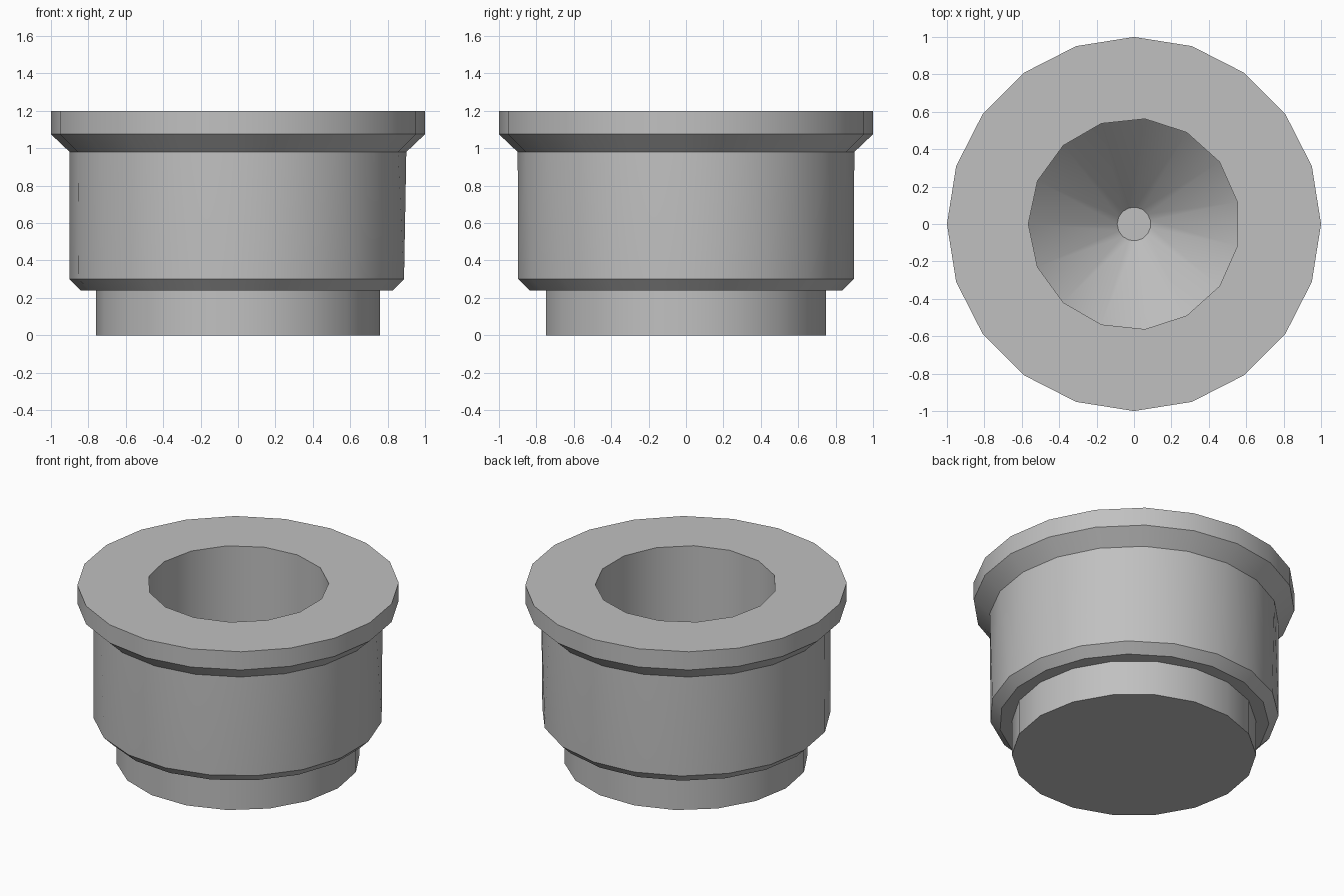
import bpy
import bmesh
import math

cube = bpy.data.objects.get("Cube")
if cube:
    bpy.data.objects.remove(cube, do_unlink=True)

grey = bpy.data.materials.new("plain grey")
grey.use_nodes = True
colour = (0.53, 0.53, 0.53, 1.0)
grey.diffuse_color = colour
grey.node_tree.nodes["Principled BSDF"].inputs["Base Color"].default_value = colour


def add_ring(bm, sides, radius, z):
    """Regular polygon whose first corner points to -x."""
    ring = []
    for i in range(sides):
        a = math.pi + math.tau * i / sides
        ring.append(bm.verts.new((radius * math.cos(a), radius * math.sin(a), z)))
    return ring


def join_rings(bm, low, high):
    """Skin two rings: quads if the counts match, otherwise triangles by angle."""
    n, m = len(low), len(high)
    if n == m:
        for i in range(n):
            k = (i + 1) % n
            bm.faces.new((low[i], low[k], high[k], high[i]))
        return
    i = j = 0
    while i < n or j < m:
        if j == m or (i < n and (i + 0.5) / n <= (j + 0.5) / m):
            bm.faces.new((low[i % n], low[(i + 1) % n], high[j % m]))
            i += 1
        else:
            bm.faces.new((low[i % n], high[(j + 1) % m], high[j % m]))
            j += 1


# Closed profile from the underside, up the outside and down into the bore:
# (sides, radius, height)
profile = [
    (18, 0.76, 0.0), (18, 0.76, 0.24),                     # foot
    (19, 0.84, 0.24), (19, 0.90, 0.30),                    # lower chamfer
    (20, 0.90, 0.98), (20, 1.0, 1.075), (20, 1.0, 1.2),    # body and flange
    (15, 0.565, 1.2), (15, 0.565, 0.60), (15, 0.09, 0.12), # bore, conical end
]

bm = bmesh.new()
rings = [add_ring(bm, *step) for step in profile]
for low, high in zip(rings, rings[1:]):
    join_rings(bm, low, high)
bm.faces.new(rings[0][::-1])   # underside
bm.faces.new(rings[-1])        # floor of the bore
bmesh.ops.recalc_face_normals(bm, faces=bm.faces)

mesh = bpy.data.meshes.new("flanged_bushing")
bm.to_mesh(mesh)
bm.free()
mesh.materials.append(grey)
bushing = bpy.data.objects.new("flanged_bushing", mesh)
bpy.context.collection.objects.link(bushing)

bpy.ops.object.select_all(action="DESELECT")
bushing.select_set(True)
bpy.context.view_layer.objects.active = bushing
bpy.ops.object.shade_smooth_by_angle(angle=math.radians(30))
